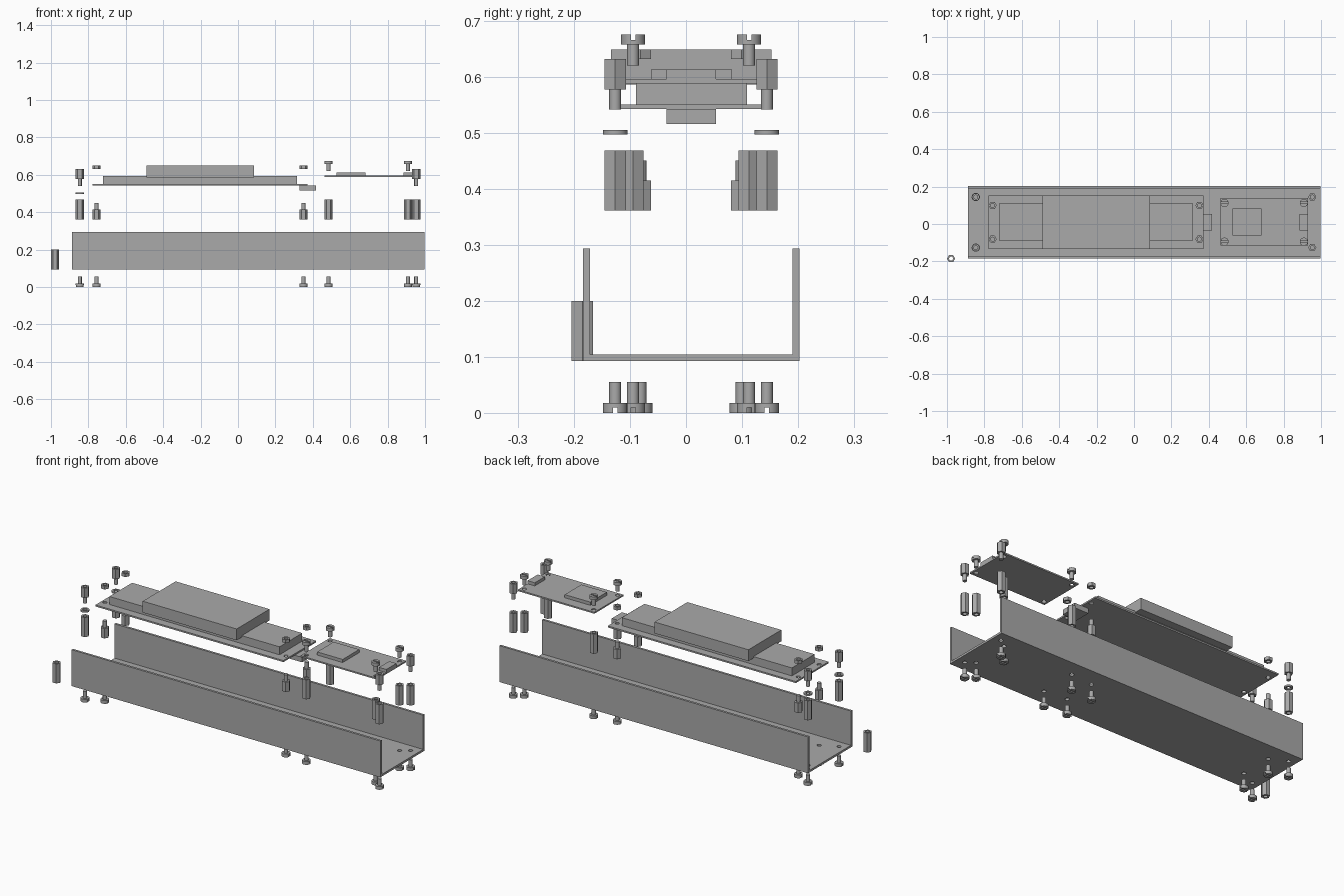
import bpy, bmesh, math
from mathutils import Matrix

cube = bpy.data.objects.get("Cube")
if cube:
    bpy.data.objects.remove(cube, do_unlink=True)

grey = bpy.data.materials.new("plain grey")
grey.use_nodes = True
tone = (0.4, 0.4, 0.4, 1)
grey.diffuse_color = tone
grey.node_tree.nodes["Principled BSDF"].inputs["Base Color"].default_value = tone

MID = 0.009       # centre line of the assembly in y
BORE = 0.0112     # screw hole radius
SHAFT = 0.0107    # thread radius
HEX = 0.0218      # corner radius of the hexagonal parts
LONG = 0.1075     # long spacer length


def add_box(bm, x0, x1, y0, y1, z0, z1):
    m = Matrix.Translation(((x0 + x1) / 2, (y0 + y1) / 2, (z0 + z1) / 2))
    m = m @ Matrix.Diagonal((x1 - x0, y1 - y0, z1 - z0, 1))
    bmesh.ops.create_cube(bm, size=1, matrix=m)


def add_rod(bm, r, z0, z1, sides=24, x=0, y=0):
    bmesh.ops.create_cone(bm, cap_ends=True, segments=sides, radius1=r, radius2=r,
                          depth=z1 - z0, matrix=Matrix.Translation((x, y, (z0 + z1) / 2))
                          @ Matrix.Rotation(math.pi / 2, 4, 'Z'))


def make(name, build):
    """New object whose mesh is filled by the build function."""
    bm = bmesh.new()
    build(bm)
    mesh = bpy.data.meshes.new(name)
    bm.to_mesh(mesh)
    bm.free()
    mesh.materials.append(grey)
    ob = bpy.data.objects.new(name, mesh)
    bpy.context.collection.objects.link(ob)
    return ob


def combine(ob, build, operation='DIFFERENCE'):
    """Cut from, or fuse to, the object and bake the result."""
    tool = make("tool", build)
    mod = ob.modifiers.new("combine", 'BOOLEAN')
    mod.operation, mod.object, mod.solver = operation, tool, 'EXACT'
    bpy.context.view_layer.update()
    done = ob.evaluated_get(bpy.context.evaluated_depsgraph_get())
    mesh = bpy.data.meshes.new_from_object(done)
    ob.modifiers.clear()
    ob.data = mesh
    bpy.data.objects.remove(tool, do_unlink=True)
    return ob


def smooth(ob):
    bpy.ops.object.select_all(action='DESELECT')
    ob.select_set(True)
    bpy.context.view_layer.objects.active = ob
    bpy.ops.object.shade_smooth_by_angle(angle=math.radians(30))
    return ob


def place(part, spots, z, flip=False):
    """Put the part at the first spot and linked copies at the others."""
    for i, (x, y) in enumerate(spots):
        ob = part if i == 0 else part.copy()
        if i:
            bpy.context.collection.objects.link(ob)
        ob.location = (x, y, z)
        ob.rotation_euler.x = math.pi if flip else 0


def pairs(half, *xs):
    return [(x, MID + s * half) for x in xs for s in (-1, 1)]


def duplicate(part, name):
    ob = part.copy()
    ob.name = name
    bpy.context.collection.objects.link(ob)
    return ob


# Fastener positions
cover_spots = pairs(0.1353, -0.846, 0.953)
main_spots = pairs(0.0903, -0.756, 0.35)
small_spots = pairs(0.1035, 0.484, 0.908)
all_spots = cover_spots + main_spots + small_spots


def holes(spots, z0, z1):
    def build(bm):
        for x, y in spots:
            add_rod(bm, BORE, z0, z1, x=x, y=y)
    return build


# U-shaped channel
channel = make("channel", lambda bm: add_box(bm, -0.887, 0.998, -0.184, 0.2025, 0.0925, 0.293))
combine(channel, lambda bm: add_box(bm, -1, 1.1, -0.1715, 0.19, 0.104, 0.4))
combine(channel, holes(all_spots, 0.08, 0.12))
smooth(channel)

# Main board with the screen stack and plug
board = make("main_board", lambda bm: add_box(bm, -0.777, 0.371, -0.134, 0.1525, 0.542, 0.5505))
smooth(combine(board, holes(main_spots, 0.53, 0.56)))
make("screen_base", lambda bm: add_box(bm, -0.723, 0.316, -0.089, 0.109, 0.5505, 0.5945))
make("screen", lambda bm: add_box(bm, -0.488, 0.0855, -0.134, 0.1525, 0.586, 0.6485))
make("main_board_plug", lambda bm: add_box(bm, 0.33, 0.416, -0.035, 0.0535, 0.515, 0.542))

# Small board with chip and socket
board = make("small_board", lambda bm: add_box(bm, 0.463, 0.93, -0.116, 0.138, 0.5875, 0.5955))
smooth(combine(board, holes(small_spots, 0.57, 0.61)))
make("chip", lambda bm: add_box(bm, 0.527, 0.683, -0.0625, 0.082, 0.5955, 0.613))
make("small_board_socket", lambda bm: add_box(bm, 0.886, 0.93, -0.035, 0.0535, 0.5955, 0.613))

# Slotted screws, head down under the channel and head up over the small board
screw = make("bottom_screw", lambda bm: add_rod(bm, 0.0217, 0, 0.018))
combine(screw, lambda bm: add_rod(bm, SHAFT, 0.014, 0.055), 'UNION')
combine(screw, lambda bm: add_box(bm, -0.1, 0.1, -0.004, 0.004, -0.01, 0.01))
smooth(screw)
top_screw = duplicate(screw, "top_screw")
place(screw, all_spots, 0)
place(top_screw, small_spots, 0.675, flip=True)

# Long hollow hexagonal spacers, with one spare beside the channel
spacer = make("long_spacer", lambda bm: add_rod(bm, HEX, 0, LONG, 6))
smooth(combine(spacer, lambda bm: add_rod(bm, SHAFT, -0.1, 0.2)))
spare = duplicate(spacer, "spare_spacer")
place(spacer, cover_spots + small_spots, 0.361)
place(spare, [(-0.978, -0.185)], 0.0925)

# Short spacers with a threaded stud on one end
stud = make("stud_spacer", lambda bm: add_rod(bm, HEX, 0, 0.054, 6))
combine(stud, lambda bm: add_rod(bm, SHAFT, 0.05, 0.0895), 'UNION')
smooth(combine(stud, lambda bm: add_rod(bm, SHAFT, -0.02, 0.04)))
top_stud = duplicate(stud, "top_stud_spacer")
place(stud, main_spots, 0.361)
place(top_stud, cover_spots, 0.631, flip=True)

# Nuts above the main board
nut = make("nut", lambda bm: add_rod(bm, HEX, 0, 0.0175, 6))
smooth(combine(nut, lambda bm: add_rod(bm, SHAFT, -0.1, 0.1)))
place(nut, main_spots, 0.631)

# Washers at the left end
washer = make("washer", lambda bm: add_rod(bm, 0.022, 0, 0.0085))
smooth(combine(washer, lambda bm: add_rod(bm, BORE, -0.1, 0.1)))
place(washer, cover_spots[:2], 0.4965)
